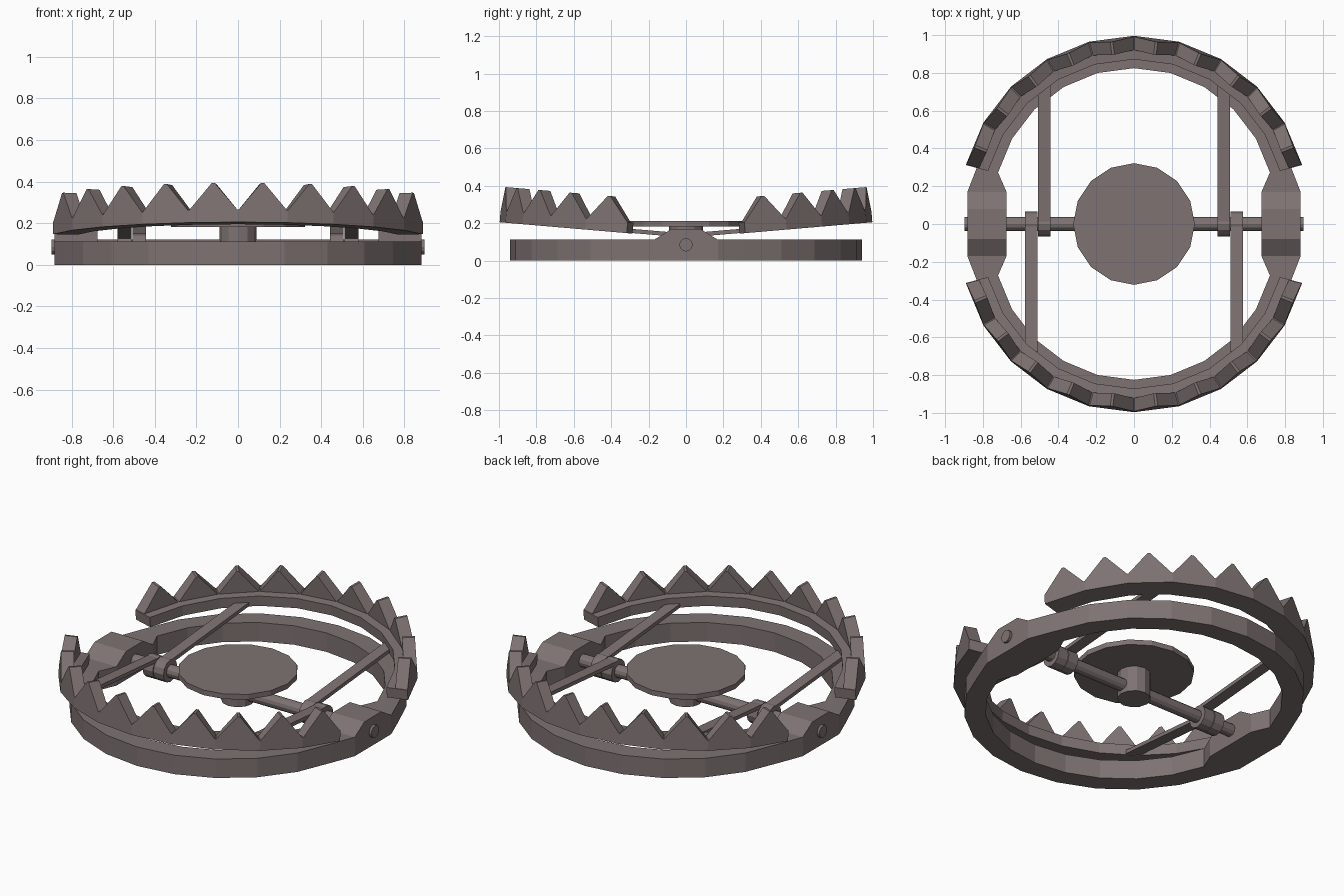
import bpy, math
from mathutils import Matrix

if "Cube" in bpy.data.objects:
    bpy.data.objects.remove(bpy.data.objects["Cube"])

steel = bpy.data.materials.new("dull brown steel")
steel.diffuse_color = (0.21, 0.17, 0.168, 1)
steel.use_nodes = True
steel.node_tree.nodes["Principled BSDF"].inputs["Base Color"].default_value = steel.diffuse_color

CY = 0.08                      # arc centres are pushed out along y
TILT = math.radians(4.9)       # opened jaws rise slightly outwards
PIVOT = 0.12


def make(name, verts, faces, matrix=None):
    me = bpy.data.meshes.new(name)
    me.from_pydata(verts, [], faces)
    if matrix:
        me.transform(matrix)
    me.materials.append(steel)
    ob = bpy.data.objects.new(name, me)
    bpy.context.collection.objects.link(ob)
    # consistent outward normals
    import bmesh
    bm = bmesh.new()
    bm.from_mesh(me)
    bmesh.ops.recalc_face_normals(bm, faces=bm.faces)
    bm.to_mesh(me)
    bm.free()
    return ob


def prism(name, bottom, top, matrix=None):
    n = len(bottom)
    faces = [tuple(range(n))[::-1], tuple(range(n, 2 * n))]
    faces += [(i, (i + 1) % n, n + (i + 1) % n, n + i) for i in range(n)]
    return make(name, bottom + top, faces, matrix)


def box(name, x0, x1, y0, y1, z0, z1, matrix=None):
    q = [(x0, y0), (x1, y0), (x1, y1), (x0, y1)]
    return prism(name, [(x, y, z0) for x, y in q], [(x, y, z1) for x, y in q], matrix)


def disc_z(name, r, z0, z1, n):
    q = [(r * math.sin(2 * math.pi * i / n), r * math.cos(2 * math.pi * i / n)) for i in range(n)]
    return prism(name, [(x, y, z0) for x, y in q], [(x, y, z1) for x, y in q])


def rod_x(name, r, x0, x1, z, n):
    q = [(r * math.sin(2 * math.pi * i / n), z + r * math.cos(2 * math.pi * i / n)) for i in range(n)]
    return prism(name, [(x0, y, h) for y, h in q], [(x1, y, h) for y, h in q])


def arc(r, deg):
    a = math.radians(deg)
    return (r * math.sin(a), CY + r * math.cos(a))


# base ring: two offset arcs joined by straight lug sections
def outline(r, lug_x):
    back = [arc(r, d) for d in range(-75, 76, 15)]
    pts = back + [(lug_x, 0.17), (lug_x, -0.17)]
    return pts + [(-x, -y) for x, y in pts]


outer, inner = outline(0.86, 0.882), outline(0.745, 0.675)
n = len(outer)
verts = [(x, y, z) for z in (0, 0.112) for ring in (outer, inner) for x, y in ring]
faces = []
for i in range(n):
    j = (i + 1) % n
    faces += [(i, j, n + j, n + i), (2 * n + i, 2 * n + j, 3 * n + j, 3 * n + i),
              (i, j, 2 * n + j, 2 * n + i), (n + i, n + j, 3 * n + j, 3 * n + i)]
make("base_ring", verts, faces)

# raised hinge lugs
for s in (-1, 1):
    prof = [(-0.17, 0.105), (0.17, 0.105), (0.17, 0.112), (0.08, 0.168), (-0.08, 0.168), (-0.17, 0.112)]
    prism("hinge_lug", [(s * 0.675, y, z) for y, z in prof], [(s * 0.882, y, z) for y, z in prof])

# axle, pan post and trigger pan
rod_x("axle", 0.036, -0.897, 0.897, 0.085, 12)
disc_z("pan_post", 0.09, 0.03, 0.185, 12)
disc_z("trigger_pan", 0.322, 0.182, 0.212, 16)

# jaws with teeth and arms, back then front
for side, turn, arm_x in (("back", 0, 0.475), ("front", math.pi, 0.545)):
    M = (Matrix.Rotation(turn, 4, 'Z') @ Matrix.Translation((0, 0, PIVOT))
         @ Matrix.Rotation(TILT, 4, 'X'))
    degs = list(range(-75, 76, 15))
    T = 0.06
    verts = []
    for d in degs:
        o, i = arc(0.92, d), arc(0.80, d)
        verts += [(*i, 0), (*o, 0), (*o, T), (*i, T)]
    faces = [(0, 1, 2, 3), tuple(range(len(verts) - 4, len(verts)))]
    for k in range(len(degs) - 1):
        a, b = 4 * k, 4 * k + 4
        faces += [(a + m, a + (m + 1) % 4, b + (m + 1) % 4, b + m) for m in range(4)]
    make(side + "_jaw", verts, faces, M)

    # one wedge tooth per jaw segment
    verts, faces = [], []
    for d in degs[:-1]:
        b = len(verts)
        for r in (0.92, 0.85):
            p, q = arc(r, d), arc(r, d + 15)
            tip = lambda t: (p[0] + (q[0] - p[0]) * t, p[1] + (q[1] - p[1]) * t, T + 0.13)
            verts += [(*p, T - 0.004), (*q, T - 0.004), tip(0.53), tip(0.47)]
        faces += [(b, b + 1, b + 2, b + 3), (b + 4, b + 5, b + 6, b + 7)]
        faces += [(b + m, b + (m + 1) % 4, b + 4 + (m + 1) % 4, b + 4 + m) for m in range(4)]
    make(side + "_teeth", verts, faces, M)

    # arms from axle collars to the jaw
    for s in (-1, 1):
        x = s * arm_x
        end = CY + math.sqrt(0.80 ** 2 - arm_x ** 2) + 0.015
        box(side + "_jaw_arm", x - 0.033, x + 0.033, 0, end, 0.003, 0.025, M)
        rod_x(side + "_arm_collar", 0.065, x - 0.033, x + 0.033, 0.085, 12)
